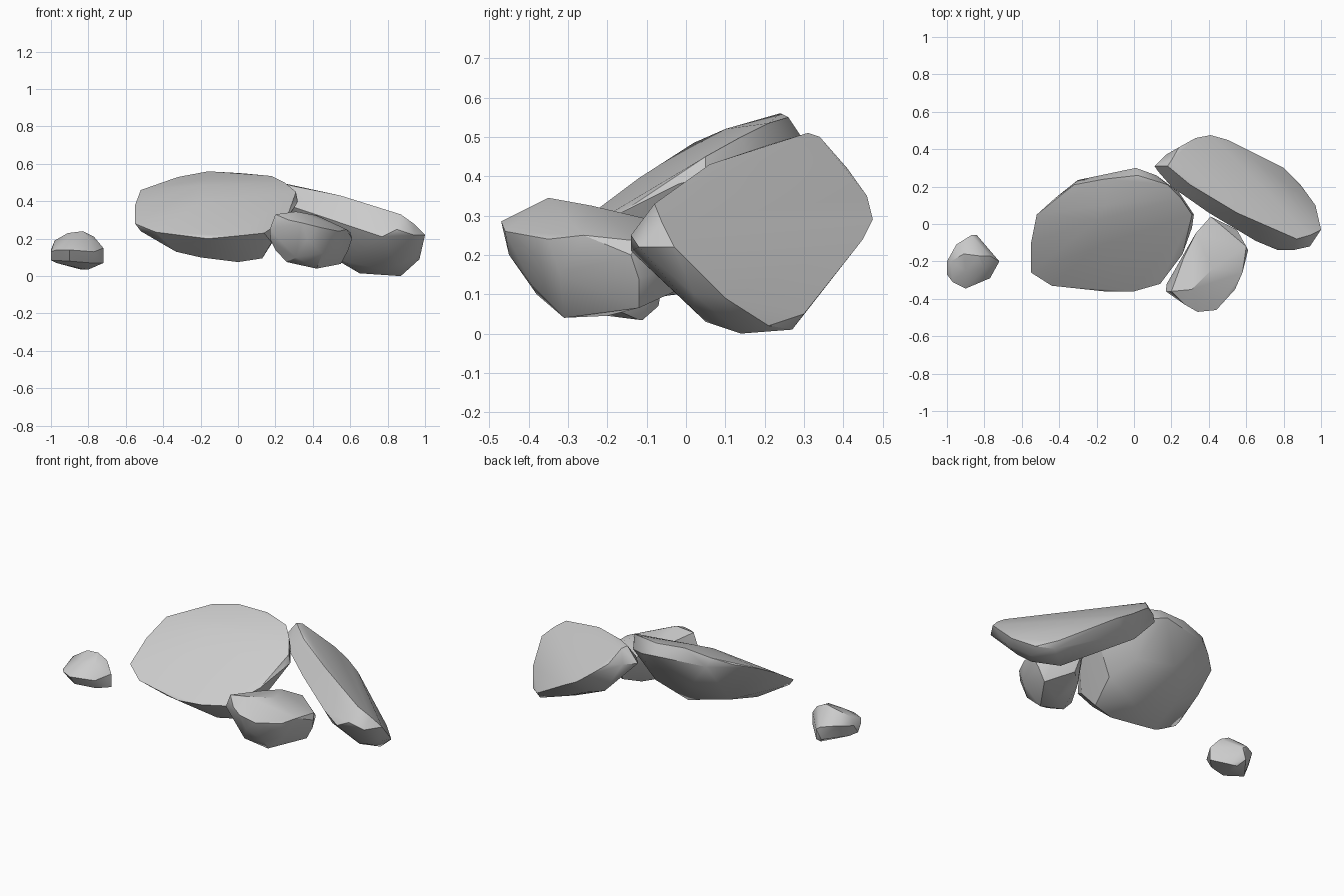
import bpy, bmesh, math


def rock(name, *rings):
    """Faceted stone: the hull around a few characteristic contours."""
    bm = bmesh.new()
    for ring in rings:
        for p in ring:
            bm.verts.new(p)
    hull = bmesh.ops.convex_hull(bm, input=bm.verts[:])
    loose = set(hull["geom_interior"]) | set(hull["geom_unused"])
    bmesh.ops.delete(bm, geom=[v for v in loose if isinstance(v, bmesh.types.BMVert)], context="VERTS")
    # merge nearly flat hull triangles into broad chipped faces
    bmesh.ops.dissolve_limit(bm, angle_limit=math.radians(3), verts=bm.verts[:], edges=bm.edges[:])
    bmesh.ops.recalc_face_normals(bm, faces=bm.faces[:])
    mesh = bpy.data.meshes.new(name)
    bm.to_mesh(mesh)
    bm.free()
    ob = bpy.data.objects.new(name, mesh)
    bpy.context.collection.objects.link(ob)
    bpy.ops.object.select_all(action="DESELECT")
    ob.select_set(True)
    bpy.context.view_layer.objects.active = ob
    bpy.ops.object.shade_smooth_by_angle(angle=math.radians(30))
    return ob


# Large slab tilted toward the front: rim, crown, underside
rock("large_slab",
     [(-.55, -.26, .28), (-.55, -.1, .38), (-.52, .05, .46), (-.42, .14, .49),
      (-.32, .21, .53), (-.16, .24, .56), (.02, .26, .55), (.18, .21, .535),
      (.25, .14, .50), (.31, .05, .45), (.31, -.02, .38), (.26, -.16, .31),
      (.17, -.28, .245), (.14, -.32, .23), (0, -.36, .215), (-.16, -.36, .20),
      (-.44, -.33, .235)],
     [(-.2, -.12, .395), (-.2, .02, .485), (-.15, .1, .52)],
     [(-.3, .235, .48), (.01, .30, .49), (.12, .26, .46), (.24, .17, .42), (.32, .05, .40)],
     [(-.52, -.26, .24), (-.40, -.25, .17), (-.33, -.22, .13), (-.2, -.2, .10),
      (0, -.2, .075), (.13, -.18, .095), (.18, -.24, .18), (0, -.02, .10),
      (-.3, 0, .19), (.18, 0, .18), (.1, .15, .26), (-.15, .17, .30)])

# Leaning slab on the right: broad outer face, front ridge, underside
rock("leaning_slab",
     [(.20, .34, .50), (.24, .41, .42), (.33, .46, .35), (.41, .475, .29),
      (.50, .45, .24), (.59, .38, .185), (.80, .30, .05), (.89, .21, .02),
      (.97, .1, .09), (1.0, -.03, .22), (.94, -.06, .28), (.87, -.08, .33)],
     [(.18, .31, .51), (.30, .21, .48), (.55, .06, .43), (.6, .2, .33)],
     [(.11, .31, .42), (.13, .28, .41), (.17, .37, .42), (.20, .2, .40),
      (.40, .06, .335), (.65, -.09, .25), (.77, -.14, .21), (.85, -.14, .25),
      (.94, -.12, .22)],
     [(.79, .05, .03), (.87, .14, 0), (.8, .27, .01), (.86, .02, .06),
      (.95, .02, .1), (.65, .14, .015), (.57, .10, .08), (.3, .36, .22),
      (.4, .40, .2), (.58, .32, .1)])

# Rounded stone at the front: sloping top, sides, underside
rock("front_stone",
     [(.2, -.36, .33), (.31, -.35, .345), (.42, -.24, .325), (.27, -.17, .30),
      (.34, -.47, .285), (.27, -.43, .30), (.44, -.46, .26), (.54, -.35, .24),
      (.58, -.26, .25), (.60, -.12, .235), (.33, -.05, .28), (.41, .04, .23)],
     [(.61, -.14, .2), (.59, -.12, .14), (.55, -.03, .17), (.17, -.36, .25),
      (.175, -.32, .19), (.37, -.45, .2), (.54, -.32, .15)],
     [(.42, -.31, .04), (.40, -.2, .045), (.55, -.12, .065), (.26, -.3, .075),
      (.31, -.38, .1), (.45, -.39, .12), (.2, -.3, .14), (.35, -.07, .1),
      (.43, 0, .12)])

# Small pebble off to the left
rock("pebble",
     [(-.83, -.17, .24), (-.91, -.16, .23), (-.98, -.2, .19), (-.9, -.25, .2),
      (-.77, -.17, .21), (-.8, -.24, .21)],
     [(-1, -.2, .14), (-.95, -.11, .16), (-.87, -.06, .15), (-.84, -.06, .13),
      (-.77, -.14, .14), (-.72, -.2, .15), (-.77, -.29, .13), (-.9, -.345, .14),
      (-.97, -.31, .14), (-1, -.27, .13)],
     [(-1, -.24, .085), (-.97, -.2, .07), (-.9, -.3, .08), (-.72, -.2, .07),
      (-.78, -.26, .07), (-.8, -.12, .035), (-.84, -.11, .035), (-.86, -.2, .045),
      (-.87, -.07, .07)])
